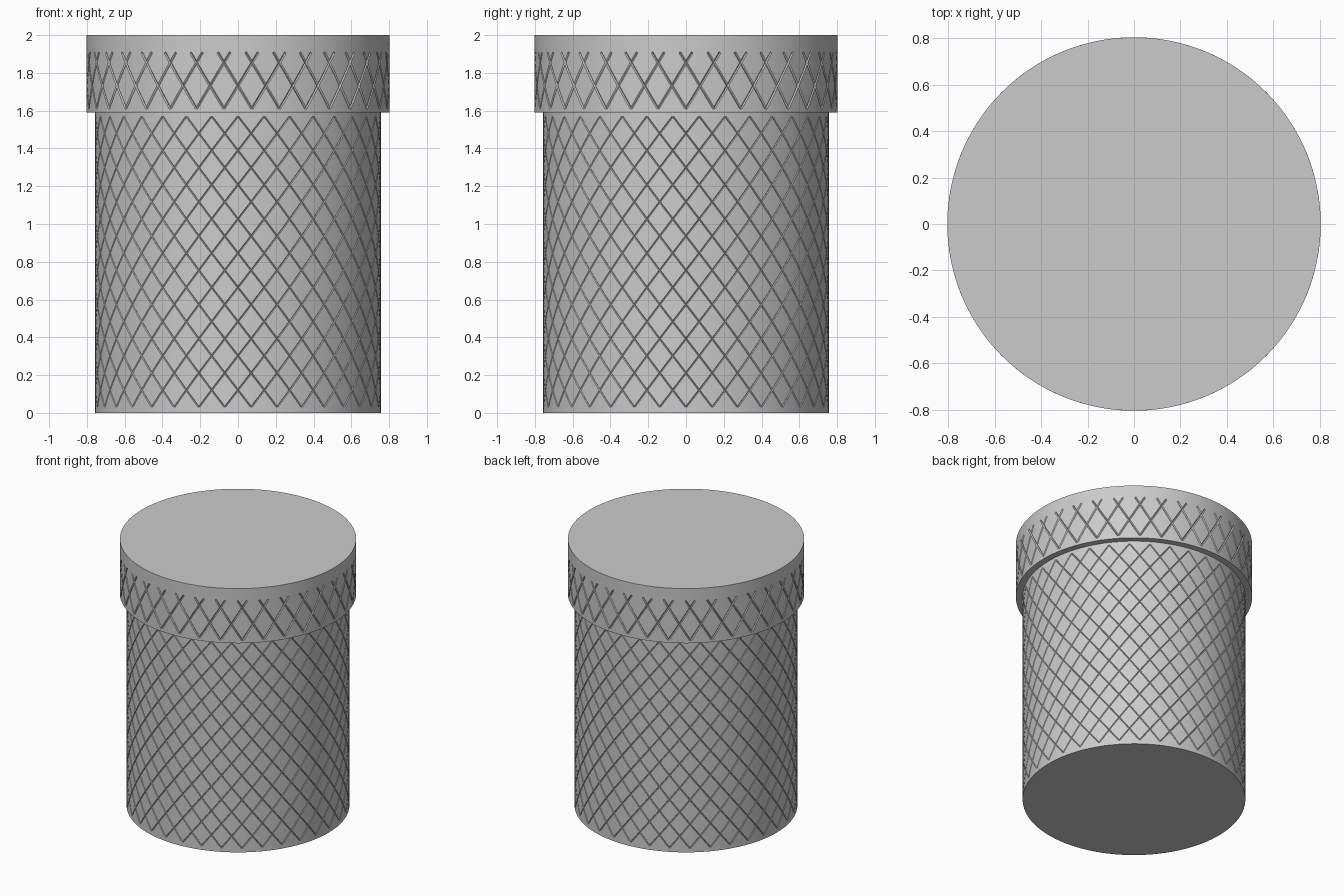
import bpy, bmesh, math
from mathutils import Vector

cube = bpy.data.objects.get("Cube")
if cube:
    bpy.data.objects.remove(cube, do_unlink=True)

grey = bpy.data.materials.new("plain grey")
grey.use_nodes = True
grey.diffuse_color = (0.6, 0.6, 0.6, 1)
grey.node_tree.nodes["Principled BSDF"].inputs["Base Color"].default_value = (0.6, 0.6, 0.6, 1)

GROOVES = 34      # helical grooves in each direction
COLUMNS = 136     # facets around the wall


def cut(bm, point, normal):
    bmesh.ops.bisect_plane(bm, geom=bm.verts[:] + bm.edges[:] + bm.faces[:], dist=1e-5,
                           plane_co=point, plane_no=normal)


def knurled_drum(name, radius, bottom, top, start, end, twist, width, depth):
    """Closed drum with crossing V grooves between the heights start and end."""
    length = 2 * math.pi * radius
    pitch = length / GROOVES
    slope = math.radians(twist) * radius / (end - start)

    # Flat sheet of the unrolled wall, with one column for each facet
    bm = bmesh.new()
    step = length / COLUMNS
    low = [bm.verts.new((i * step, 0, bottom)) for i in range(COLUMNS + 1)]
    high = [bm.verts.new((i * step, 0, top)) for i in range(COLUMNS + 1)]
    for i in range(COLUMNS):
        bm.faces.new((low[i], low[i + 1], high[i + 1], high[i]))

    # Groove ends, then the two edges and the centre of every groove
    for z in (start, start + width, end - width, end):
        cut(bm, (0, 0, z), (0, 0, 1))
    extra = math.ceil((top - bottom) * slope / pitch) + 1
    for side in (-1, 1):
        normal = Vector((1, 0, -side * slope)).normalized()
        first, last = (-extra, GROOVES + 1) if side > 0 else (-1, GROOVES + extra)
        for k in range(first, last + 1):
            for offset in (-width, 0, width):
                cut(bm, Vector((k * pitch, 0, start)) + normal * offset, normal)

    # Sink the groove centres and roll the sheet into a drum
    for v in bm.verts:
        u, _, z = v.co
        sink = 0
        if start + 1e-4 < z < end - 1e-4:
            for side in (-1, 1):
                turn = (u - side * slope * (z - start)) / pitch
                gap = abs(turn - round(turn)) * pitch / math.hypot(1, slope)
                sink = max(sink, depth * (1 - gap / width))
        r = radius - sink
        v.co = (r * math.cos(u / radius), r * math.sin(u / radius), z)
    bmesh.ops.remove_doubles(bm, verts=bm.verts[:], dist=1e-4)

    # Flat discs at both ends
    for z in (bottom, top):
        rim = [e for e in bm.edges if e.is_boundary
               and all(abs(v.co.z - z) < 1e-4 for v in e.verts)]
        bmesh.ops.edgeloop_fill(bm, edges=rim)
    bmesh.ops.recalc_face_normals(bm, faces=bm.faces[:])

    mesh = bpy.data.meshes.new(name)
    bm.to_mesh(mesh)
    bm.free()
    mesh.materials.append(grey)
    obj = bpy.data.objects.new(name, mesh)
    bpy.context.collection.objects.link(obj)
    bpy.ops.object.select_all(action="DESELECT")
    obj.select_set(True)
    bpy.context.view_layer.objects.active = obj
    bpy.ops.object.shade_smooth_by_angle(angle=math.radians(25))
    return obj


# Jar body with long grooves, and the wider lid with short ones
knurled_drum("jar_body", 0.757, 0, 1.6, 0.03, 1.57, 90, 0.004, 0.004)
knurled_drum("jar_lid", 0.803, 1.59, 2, 1.61, 1.91, 13, 0.006, 0.006)
